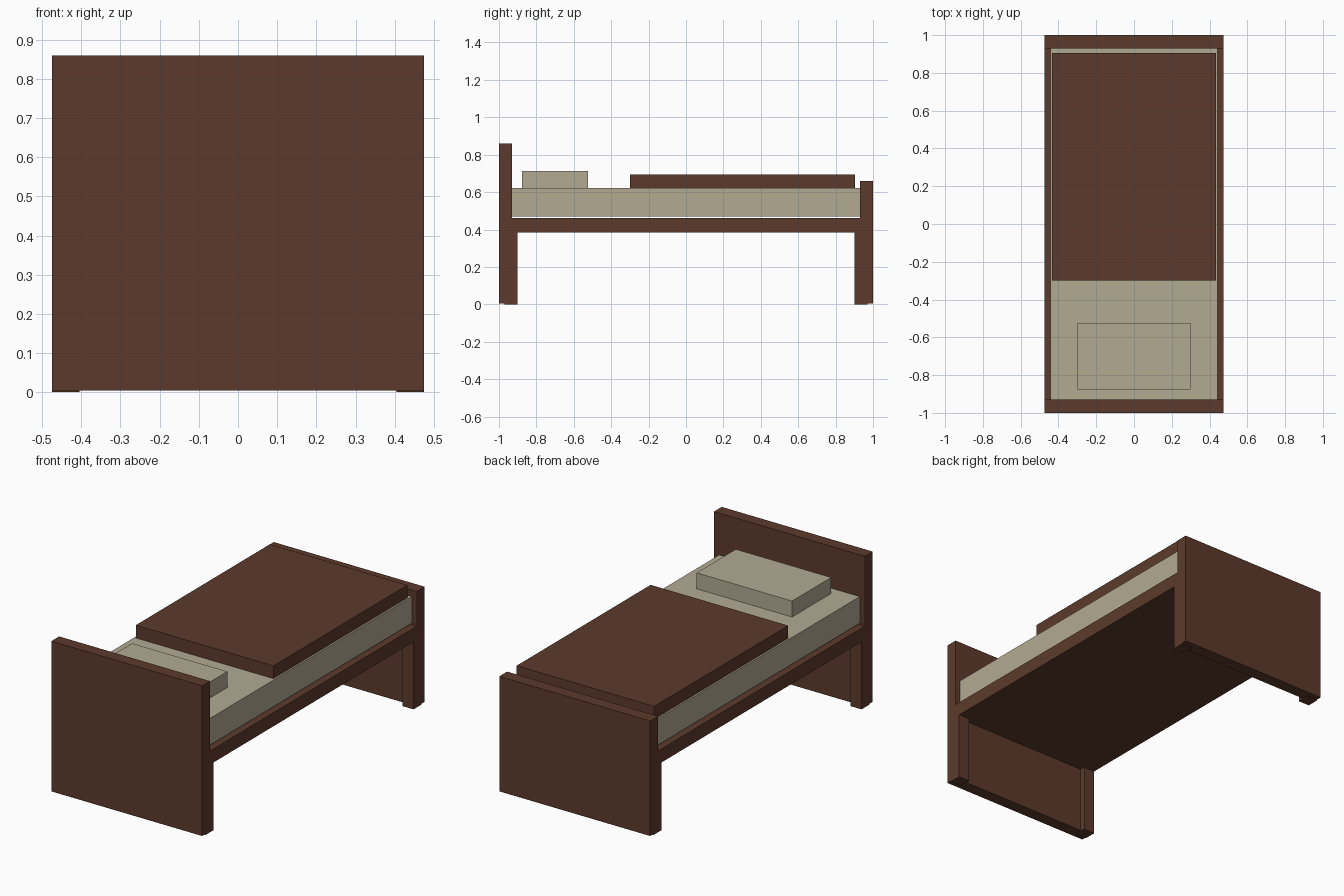
import bpy

if "Cube" in bpy.data.objects:
    bpy.data.objects.remove(bpy.data.objects["Cube"])


def material(name, rgb):
    m = bpy.data.materials.new(name)
    m.diffuse_color = (*rgb, 1.0)
    m.use_nodes = True
    m.node_tree.nodes["Principled BSDF"].inputs["Base Color"].default_value = m.diffuse_color
    return m


wood = material("dark brown", (0.107, 0.042, 0.025))
linen = material("beige linen", (0.445, 0.402, 0.288))


def box(name, mat, x0, x1, y0, y1, z0, z1):
    bpy.ops.mesh.primitive_cube_add(
        size=1, location=((x0 + x1) / 2, (y0 + y1) / 2, (z0 + z1) / 2))
    o = bpy.context.object
    o.name = name
    o.scale = (x1 - x0, y1 - y0, z1 - z0)
    bpy.ops.object.transform_apply(location=False, rotation=False, scale=True)
    o.data.materials.append(mat)
    return o


W = 0.475  # half width of the frame

# End boards
box("headboard", wood, -W, W, -1.0, -0.93, 0.005, 0.86)
box("footboard", wood, -W, W, 0.93, 1.0, 0.005, 0.66)

# Bed base between the boards
box("bed_base", wood, -W, W, -0.93, 0.93, 0.385, 0.462)

# Corner legs, just inside the boards and reaching the floor
for sx, side in ((-1, "left"), (1, "right")):
    for sy, end in ((-1, "front"), (1, "back")):
        xs = sorted((sx * 0.405, sx * W))
        ys = sorted((sy * 0.90, sy * 0.97))
        box(f"{end}_{side}_leg", wood, *xs, *ys, 0.0, 0.39)

# Bedding
box("mattress", linen, -0.443, 0.443, -0.93, 0.93, 0.47, 0.622)
box("pillow", linen, -0.30, 0.30, -0.877, -0.525, 0.622, 0.713)
box("blanket", wood, -0.433, 0.433, -0.30, 0.904, 0.622, 0.695)
